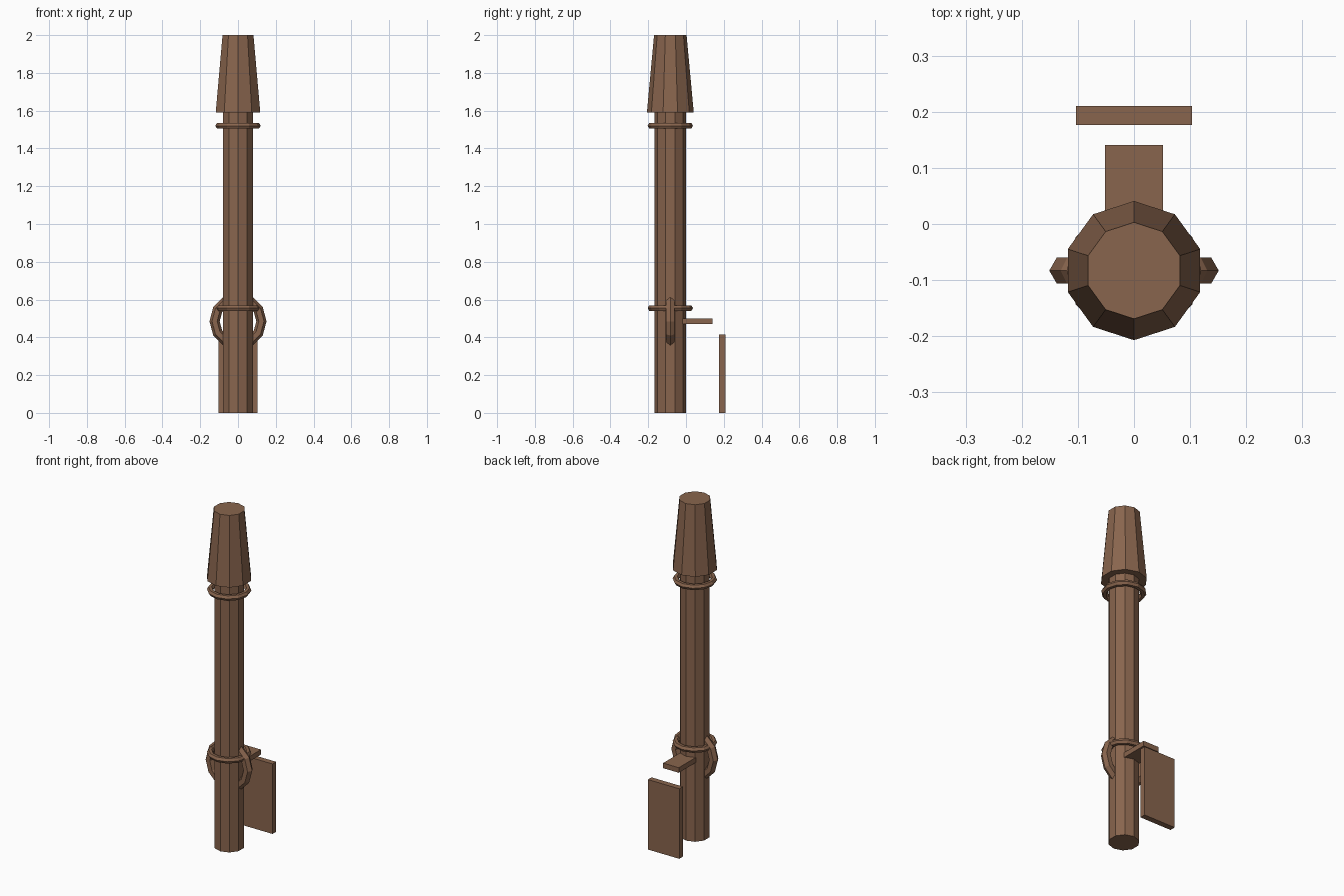
import bpy
from math import pi

cube = bpy.data.objects.get("Cube")
if cube:
    bpy.data.objects.remove(cube, do_unlink=True)

brown = bpy.data.materials.new("brown wood")
brown.use_nodes = True
colour = (0.25, 0.13, 0.075, 1)
brown.diffuse_color = colour
brown.node_tree.nodes["Principled BSDF"].inputs["Base Color"].default_value = colour

AXIS_Y = -0.083  # centre line of the pipe


def finish(name):
    obj = bpy.context.object
    obj.name = name
    obj.data.materials.append(brown)
    return obj


def tube(name, r_low, r_high, z0, z1):
    bpy.ops.mesh.primitive_cone_add(vertices=10, radius1=r_low, radius2=r_high,
                                    depth=z1 - z0, location=(0, AXIS_Y, (z0 + z1) / 2))
    return finish(name)


def ring(name, z, major, minor, tilt=0):
    bpy.ops.mesh.primitive_torus_add(major_segments=12, minor_segments=6,
                                     major_radius=major, minor_radius=minor,
                                     location=(0, AXIS_Y, z), rotation=(tilt, 0, 0))
    return finish(name)


def plate(name, size, centre):
    bpy.ops.mesh.primitive_cube_add(size=1, location=centre)
    obj = finish(name)
    obj.scale = size
    return obj


# Ten-sided pipe and its tapered cap
tube("pipe", 0.083, 0.083, 0, 1.6)
tube("tapered_cap", 0.124, 0.086, 1.59, 2.0)

# Collars round the pipe, and the upright ring that forms both handles
ring("upper_collar", 1.52, 0.103, 0.017)
ring("lower_collar", 0.555, 0.103, 0.017)
ring("handle_ring", 0.485, 0.124, 0.027, pi / 2)

# Shelf behind the pipe and the free-standing back plate
plate("shelf", (0.103, 0.205, 0.03), (0, 0.0385, 0.485))
plate("back_plate", (0.206, 0.034, 0.415), (0, 0.193, 0.2075))
